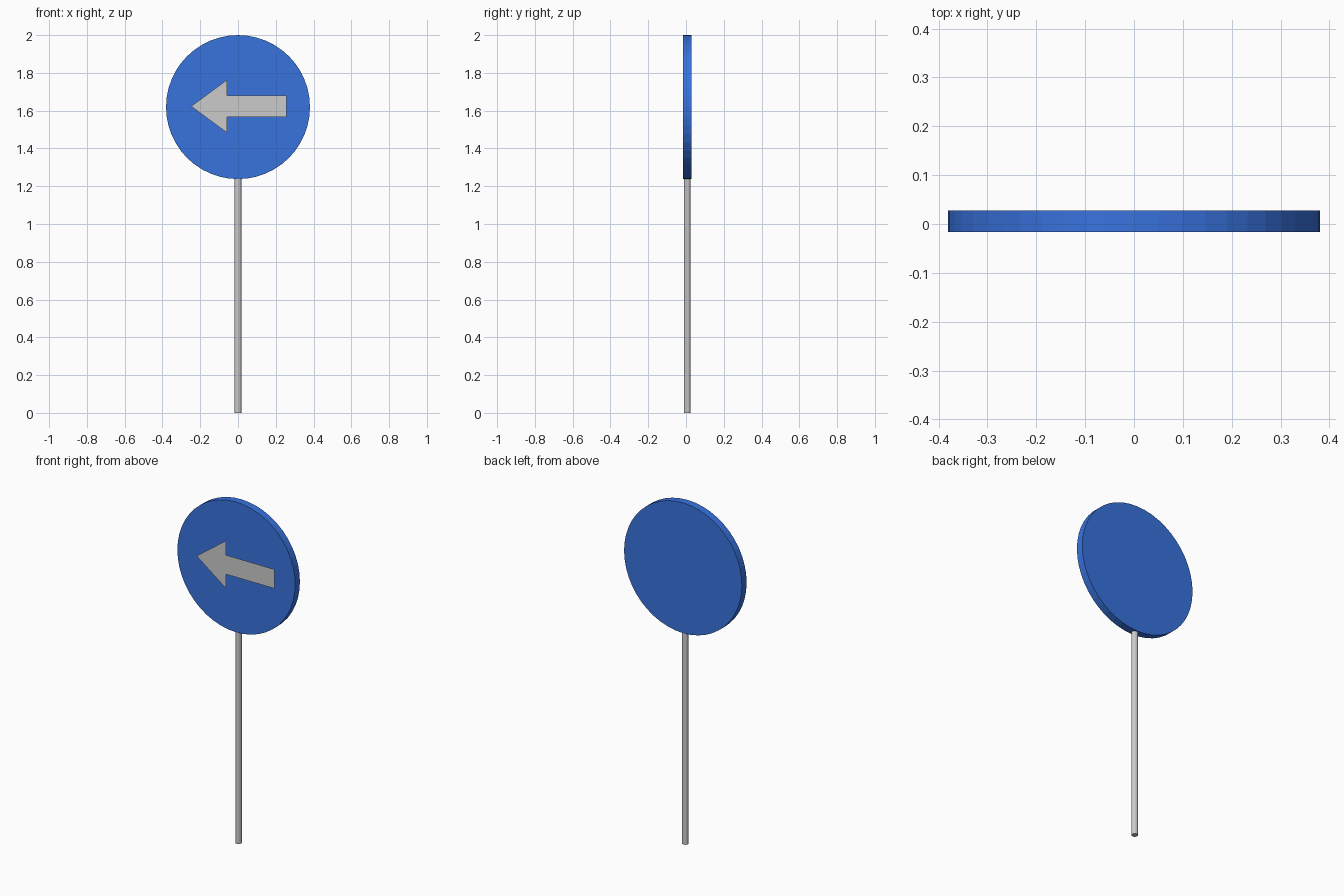
import bpy
import bmesh
from math import pi

if "Cube" in bpy.data.objects:
    bpy.data.objects.remove(bpy.data.objects["Cube"])

DISC_Z, DISC_R = 1.619, 0.381
MID_Y = 0.006


def colour(name, rgba):
    mat = bpy.data.materials.new(name)
    mat.diffuse_color = rgba
    mat.use_nodes = True
    mat.node_tree.nodes["Principled BSDF"].inputs["Base Color"].default_value = mat.diffuse_color
    return mat


def cylinder(name, sides, radius, depth, location, rotation=(0, 0, 0)):
    bpy.ops.mesh.primitive_cylinder_add(vertices=sides, radius=radius, depth=depth,
                                        location=location, rotation=rotation)
    obj = bpy.context.object
    obj.name = name
    return obj


# Round blue sign plate, flat-shaded rim
plate = cylinder("sign_plate", 48, DISC_R, 0.044, (0, MID_Y, DISC_Z), (pi / 2, 0, 0))
plate.data.materials.append(colour("blue", (0.04, 0.17, 0.73, 1)))

# Grey pole, ending just inside the plate
POLE_TOP = 1.25
cylinder("pole", 16, 0.0175, POLE_TOP, (0, MID_Y, POLE_TOP / 2))

# Flat arrow sheet just in front of the plate, pointing to -x
upper = [(-0.058, 0.14), (-0.058, 0.056), (0.256, 0.056)]
outline = [(-0.248, 0)] + [(x, -z) for x, z in upper] + upper[::-1]
bm = bmesh.new()
face = bm.faces.new([bm.verts.new((x, -0.028, 1.623 + z)) for x, z in outline])
face.normal_update()
if face.normal.y > 0:
    face.normal_flip()
mesh = bpy.data.meshes.new("arrow")
bm.to_mesh(mesh)
bm.free()
bpy.context.collection.objects.link(bpy.data.objects.new("arrow", mesh))
